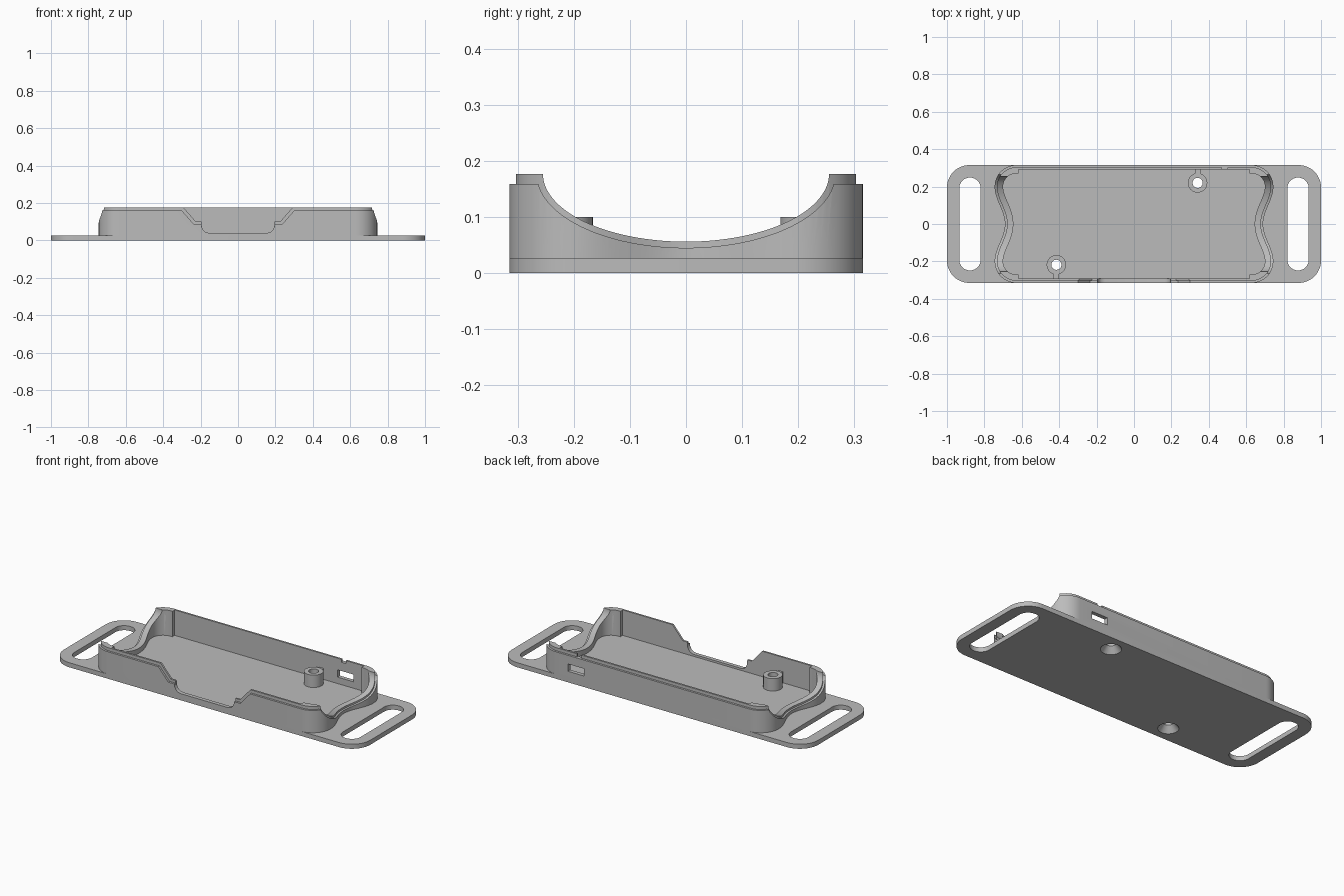
import bpy, bmesh
from math import sin, cos, pi, radians
from mathutils import Vector

cube = bpy.data.objects.get("Cube")
if cube:
    bpy.data.objects.remove(cube)

grey = bpy.data.materials.new("plain_grey")
grey.use_nodes = True
grey.diffuse_color = (0.5, 0.5, 0.5, 1)
grey.node_tree.nodes["Principled BSDF"].inputs["Base Color"].default_value = (0.5, 0.5, 0.5, 1)

FLOOR, RIM, TOP = 0.027, 0.159, 0.177
HALF_Y = 0.315


def finish(name, bm):
    bmesh.ops.recalc_face_normals(bm, faces=bm.faces)
    mesh = bpy.data.meshes.new(name)
    bm.to_mesh(mesh)
    bm.free()
    mesh.materials.append(grey)
    obj = bpy.data.objects.new(name, mesh)
    bpy.context.collection.objects.link(obj)
    return obj


def prism(name, pts, lo, hi, axis="z"):
    """Extrude a closed 2D profile along an axis."""
    place = {"z": lambda a, b, t: (a, b, t),
             "y": lambda a, b, t: (a, t, b),
             "x": lambda a, b, t: (t, a, b)}[axis]
    bm = bmesh.new()
    low = [bm.verts.new(place(a, b, lo)) for a, b in pts]
    high = [bm.verts.new(place(a, b, hi)) for a, b in pts]
    bm.faces.new(low)
    bm.faces.new(high)
    n = len(pts)
    for i in range(n):
        j = (i + 1) % n
        bm.faces.new((low[i], low[j], high[j], high[i]))
    return finish(name, bm)


def cone(name, x, y, r1, r2, lo, hi):
    bm = bmesh.new()
    bmesh.ops.create_cone(bm, cap_ends=True, segments=40, radius1=r1, radius2=r2, depth=hi - lo)
    bmesh.ops.translate(bm, verts=bm.verts, vec=(x, y, (lo + hi) / 2))
    return finish(name, bm)


def boolean(obj, others, operation="DIFFERENCE"):
    """Apply booleans and remove the helper solids."""
    bpy.context.view_layer.objects.active = obj
    for other in others:
        mod = obj.modifiers.new("cut", "BOOLEAN")
        mod.operation, mod.solver, mod.object = operation, "EXACT", other
        bpy.ops.object.modifier_apply(modifier=mod.name)
        bpy.data.objects.remove(other)


def rounded_rect(cx, cy, hx, hy, r, steps=12):
    pts = []
    for k, (sx, sy) in enumerate(((1, 1), (-1, 1), (-1, -1), (1, -1))):
        for i in range(steps + 1):
            a = (k + i / steps) * pi / 2
            pts.append((cx + sx * (hx - r) + r * cos(a), cy + sy * (hy - r) + r * sin(a)))
    return pts


def box(name, x0, x1, y0, y1, z0, z1):
    return prism(name, [(x0, y0), (x1, y0), (x1, y1), (x0, y1)], z0, z1)


def tray_outline(inset, side=None):
    """Plan of the tray: straight sides and waisted ends, moved inwards."""
    arc = 0.2
    quarter = [(0.69 + 0.055 * sin(pi / 2 * i / 16) ** 2, arc * i / 16) for i in range(16)]
    quarter += [(0.63 + 0.115 * cos(pi / 2 * i / 14), arc + 0.115 * sin(pi / 2 * i / 14))
                for i in range(15)]
    moved = []
    for i, p in enumerate(quarter):
        a = Vector(quarter[max(i - 1, 0)])
        b = Vector(quarter[min(i + 1, len(quarter) - 1)])
        t = (b - a).normalized()
        if i == 0:
            t = Vector((0, 1))
        elif i == len(quarter) - 1:
            t = Vector((-1, 0))
        moved.append((p[0] - t.y * inset, p[1] + t.x * inset))
    if side:  # inner corner blocks step back to the thinner side wall
        moved += [(0.618, HALF_Y - inset), (0.618, side)]
    right = [(x, -y) for x, y in reversed(moved[1:])] + moved
    return right + [(-x, -y) for x, y in right]


def saddle(ry, rz):
    """Elliptic cutter that dips both end walls."""
    pts = [(ry * cos(-pi * i / 64), TOP + rz * sin(-pi * i / 64)) for i in range(65)]
    pts += [(-ry, 0.3), (ry, 0.3)]
    return prism("saddle_cutter", pts, -0.9, 0.9, "x")


def front_cut(shoulder):
    """Stepped opening in the front wall."""
    half = shoulder + [(0.193, 0.07), (0.186, 0.055), (0.174, 0.044), (0.155, 0.039)]
    pts = half + [(-x, z) for x, z in reversed(half)]
    return prism("front_cutter", pts, -0.4, -0.275, "y")


def window():
    return box("window_cutter", 0.445, 0.55, 0.25, 0.4, 0.065, 0.108)


bosses = [("right_boss", 0.34, 0.22, 1), ("left_boss", -0.415, -0.218, -1)]


def screw_cutters(x, y):
    return [cone("hole_cutter", x, y, 0.027, 0.027, -0.05, 0.2),
            cone("sink_cutter", x, y, 0.057, 0.025, -0.002, 0.038)]


# Base plate with strap slots and countersunk holes
plate = prism("base_plate", rounded_rect(0, 0, 1, HALF_Y, 0.12), 0, FLOOR)
boolean(plate, [prism("slot_cutter", rounded_rect(s * 0.877, 0, 0.057, 0.248, 0.056), -0.1, 0.1)
                for s in (-1, 1)])
for _, x, y, _ in bosses:
    boolean(plate, screw_cutters(x, y))

# Outer wall
INNER_SIDE = 0.292
wall = prism("outer_wall", tray_outline(0), FLOOR, RIM)
boolean(wall, [prism("cavity_cutter", tray_outline(0.045, INNER_SIDE), -0.1, 0.4),
               saddle(0.266, 0.132),
               front_cut([(0.3, 0.3), (0.3, RIM), (0.235, 0.085), (0.196, 0.085)]),
               window()])

# Raised inner lip that follows the wall edge
lip = prism("inner_lip", tray_outline(0.012), FLOOR, TOP)
boolean(lip, [prism("cavity_cutter", tray_outline(0.045, INNER_SIDE), -0.1, 0.4),
              saddle(0.255, 0.121),
              front_cut([(0.293, 0.3), (0.293, TOP), (0.225, 0.1), (0.196, 0.1)]),
              window(),
              box("notch_cutter", 0.47, 0.5, 0.25, 0.4, RIM, 0.3)])

# Screw bosses, each ribbed to its wall
parts = [plate, wall, lip]
for name, x, y, s in bosses:
    boss = cone(name, x, y, 0.052, 0.052, FLOOR, 0.1)
    ya, yb = sorted((y, s * 0.295))
    boolean(boss, [box("rib", x - 0.015, x + 0.015, ya, yb, FLOOR, 0.092)], "UNION")
    boolean(boss, screw_cutters(x, y))
    parts.append(boss)

# Smooth the curved faces, keep edges sharp
bpy.ops.object.select_all(action="DESELECT")
for obj in parts:
    obj.select_set(True)
bpy.context.view_layer.objects.active = plate
bpy.ops.object.shade_smooth_by_angle(angle=radians(30))
